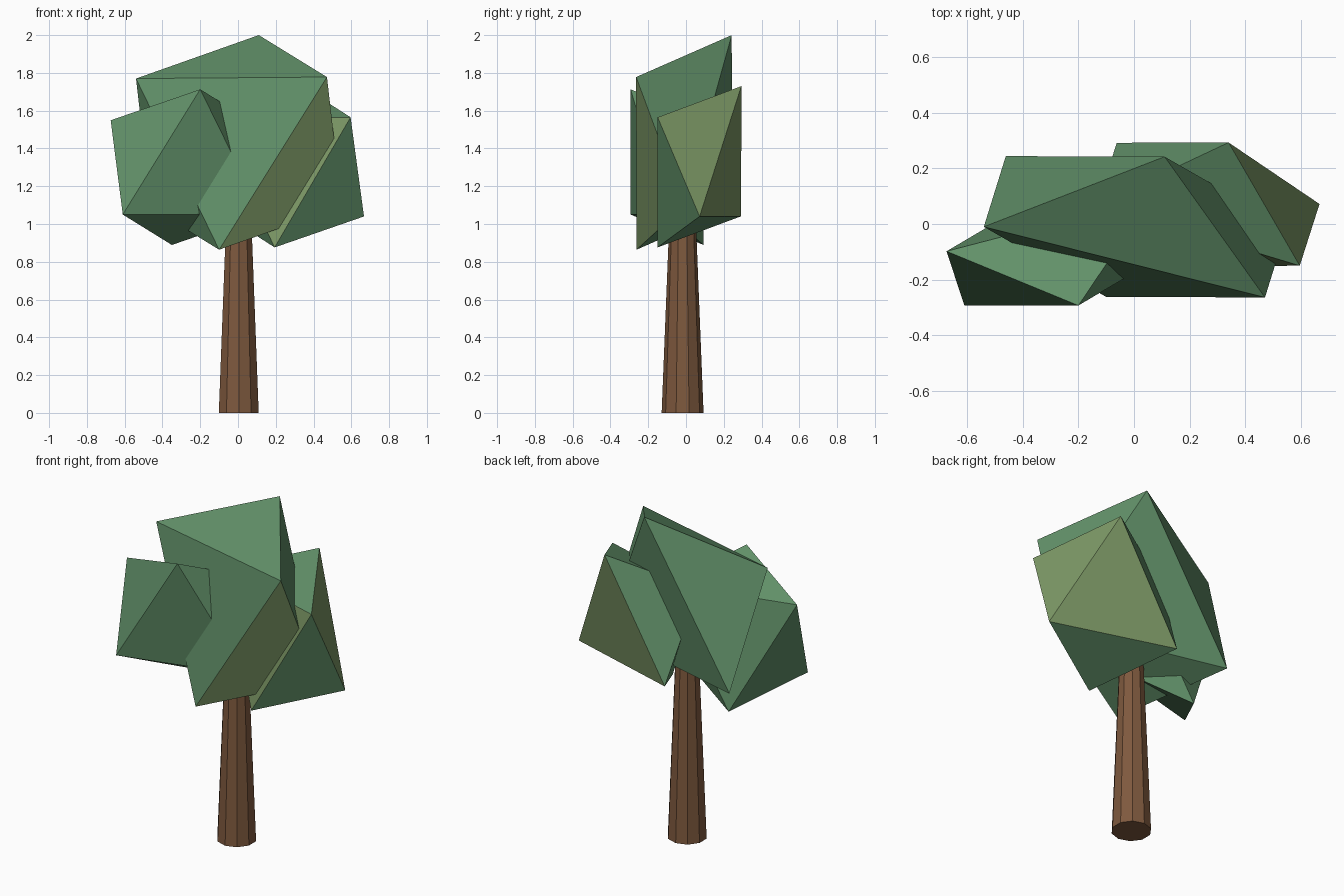
import bpy, bmesh
from itertools import product
from math import pi
from mathutils import Vector, Matrix

if "Cube" in bpy.data.objects:
    bpy.data.objects.remove(bpy.data.objects["Cube"])


def material(name, rgb):
    m = bpy.data.materials.new(name)
    m.diffuse_color = (*rgb, 1)
    m.use_nodes = True
    m.node_tree.nodes["Principled BSDF"].inputs["Base Color"].default_value = m.diffuse_color
    return m


bark = material("bark", (0.21, 0.10, 0.048))
leaf = material("leaf_green", (0.12, 0.28, 0.14))
sunlit = material("leaf_olive", (0.20, 0.31, 0.13))


def finish(name, bm, mats):
    bmesh.ops.recalc_face_normals(bm, faces=bm.faces)
    mesh = bpy.data.meshes.new(name)
    bm.to_mesh(mesh)
    bm.free()
    for m in mats:
        mesh.materials.append(m)
    ob = bpy.data.objects.new(name, mesh)
    bpy.context.collection.objects.link(ob)
    return ob


def foliage(name, centre, corners, olive=()):
    """Skewed octahedron: three corners plus their mirror images through the centre."""
    bm = bmesh.new()
    c = Vector(centre)
    arms = [Vector(p) - c for p in corners]
    v = {(i, s): bm.verts.new(c + s * arm) for i, arm in enumerate(arms) for s in (1, -1)}
    for signs in product((1, -1), repeat=3):
        face = bm.faces.new([v[i, s] for i, s in enumerate(signs)])
        face.material_index = int(signs in olive)
    return finish(name, bm, [leaf, sunlit])


# Tapered ten-sided trunk, its top buried in the foliage
bm = bmesh.new()
height = 1.1
bmesh.ops.create_cone(bm, cap_ends=True, segments=10, radius1=0.111, radius2=0.067, depth=height,
                      matrix=Matrix.Translation((0.004, -0.018, height / 2)) @ Matrix.Rotation(pi / 10, 4, 'Z'))
# Turn so that a corner points along y
ys = max(v.co.y for v in bm.verts) + 0.018
if ys < 0.109:
    bmesh.ops.rotate(bm, verts=bm.verts, cent=(0.004, -0.018, 0), matrix=Matrix.Rotation(pi / 10, 3, 'Z'))
finish("trunk", bm, [bark])

# Three leaf clumps
foliage("foliage_main", (0.005, -0.01, 1.432),
        [(0.11, 0.242, 2.0), (-0.54, -0.01, 1.77), (0.471, -0.264, 1.778)],
        [(-1, -1, 1)])
foliage("foliage_left", (-0.275, -0.10, 1.301),
        [(-0.2, -0.293, 1.713), (-0.61, -0.293, 1.05), (-0.674, -0.098, 1.549)])
foliage("foliage_right", (0.267, 0.071, 1.303),
        [(0.34, 0.293, 1.73), (0.596, -0.15, 1.565), (0.667, 0.072, 1.04)],
        [(1, 1, 1), (1, -1, 1), (-1, 1, -1)])
